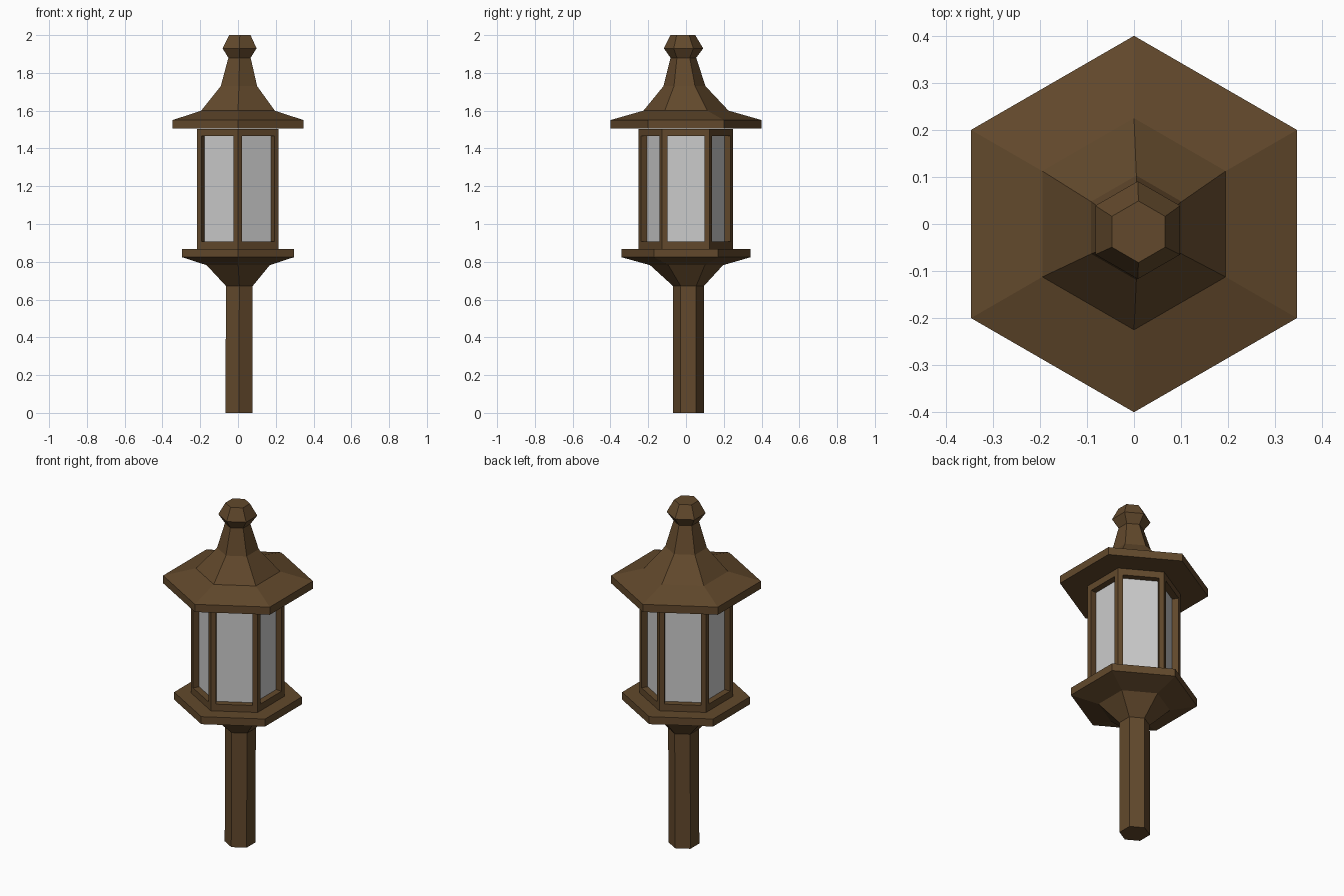
import bpy, bmesh
from math import sin, cos, pi
from mathutils import Vector

if "Cube" in bpy.data.objects:
    bpy.data.objects.remove(bpy.data.objects["Cube"])

wood = bpy.data.materials.new("brown_paint")
wood.diffuse_color = (0.122, 0.066, 0.025, 1)
wood.use_nodes = True
wood.node_tree.nodes["Principled BSDF"].inputs["Base Color"].default_value = wood.diffuse_color


def finish(bm, name, mat=None, recalc=True):
    if recalc:
        bmesh.ops.recalc_face_normals(bm, faces=bm.faces[:])
    me = bpy.data.meshes.new(name)
    bm.to_mesh(me)
    bm.free()
    ob = bpy.data.objects.new(name, me)
    bpy.context.collection.objects.link(ob)
    if mat:
        me.materials.append(mat)
    return ob


def hex_loft(rings):
    """Closed six-sided loft; each ring is (z, radius, centre x, centre y)."""
    bm = bmesh.new()
    loops = [[bm.verts.new((x + r * sin(i * pi / 3), y + r * cos(i * pi / 3), z))
              for i in range(6)] for z, r, x, y in rings]
    for a, b in zip(loops, loops[1:]):
        for i in range(6):
            j = (i + 1) % 6
            bm.faces.new((a[i], a[j], b[j], b[i]))
    bm.faces.new(loops[0])
    bm.faces.new(loops[-1])
    bmesh.ops.recalc_face_normals(bm, faces=bm.faces[:])
    return bm


# Post
finish(hex_loft([(0, 0.082, 0.005, 0.012), (0.675, 0.082, 0.007, 0.013)]), "post", wood)

# Flared base with flat tray
finish(hex_loft([(0.672, 0.082, 0.007, 0.013), (0.782, 0.193, 0.001, 0.003),
                 (0.824, 0.341, 0, 0), (0.868, 0.341, 0, 0)]), "base_tray", wood)

# Roof with swept spire and finial
finish(hex_loft([(1.505, 0.4, 0, 0), (1.55, 0.4, 0, 0), (1.6, 0.225, 0, 0),
                 (1.73, 0.111, 0.005, -0.008), (1.88, 0.068, 0.008, -0.014),
                 (1.93, 0.104, 0.008, -0.013), (2.0, 0.0655, 0.0095, -0.0165)]),
       "roof", wood)

# Lantern frame: inset each side, push the opening inward
bm = hex_loft([(0.868, 0.25, -0.001, -0.001), (1.504, 0.25, -0.001, -0.001)])
bm.normal_update()
sides = [f for f in bm.faces if abs(f.normal.z) < 0.5]
bmesh.ops.inset_individual(bm, faces=sides, thickness=0.027, use_even_offset=True)
for f in sides:
    for v in f.verts:
        v.co.z = 0.908 if v.co.z < 1.2 else 1.465
panes = bmesh.ops.extrude_discrete_faces(bm, faces=sides)["faces"]
corners = []
for f in panes:
    f.normal_update()
    push = -f.normal * 0.036
    for v in f.verts:
        v.co += push
    corners.append([v.co.copy() for v in f.verts])
bmesh.ops.delete(bm, geom=panes, context='FACES_ONLY')
finish(bm, "lantern_frame", wood)

# Glass panes closing the openings, facing outward
bm = bmesh.new()
for quad in corners:
    f = bm.faces.new([bm.verts.new(c) for c in quad])
    f.normal_update()
    mid = f.calc_center_median()
    if f.normal.dot(Vector((mid.x, mid.y, 0))) < 0:
        f.normal_flip()
finish(bm, "glass_panes", recalc=False)
